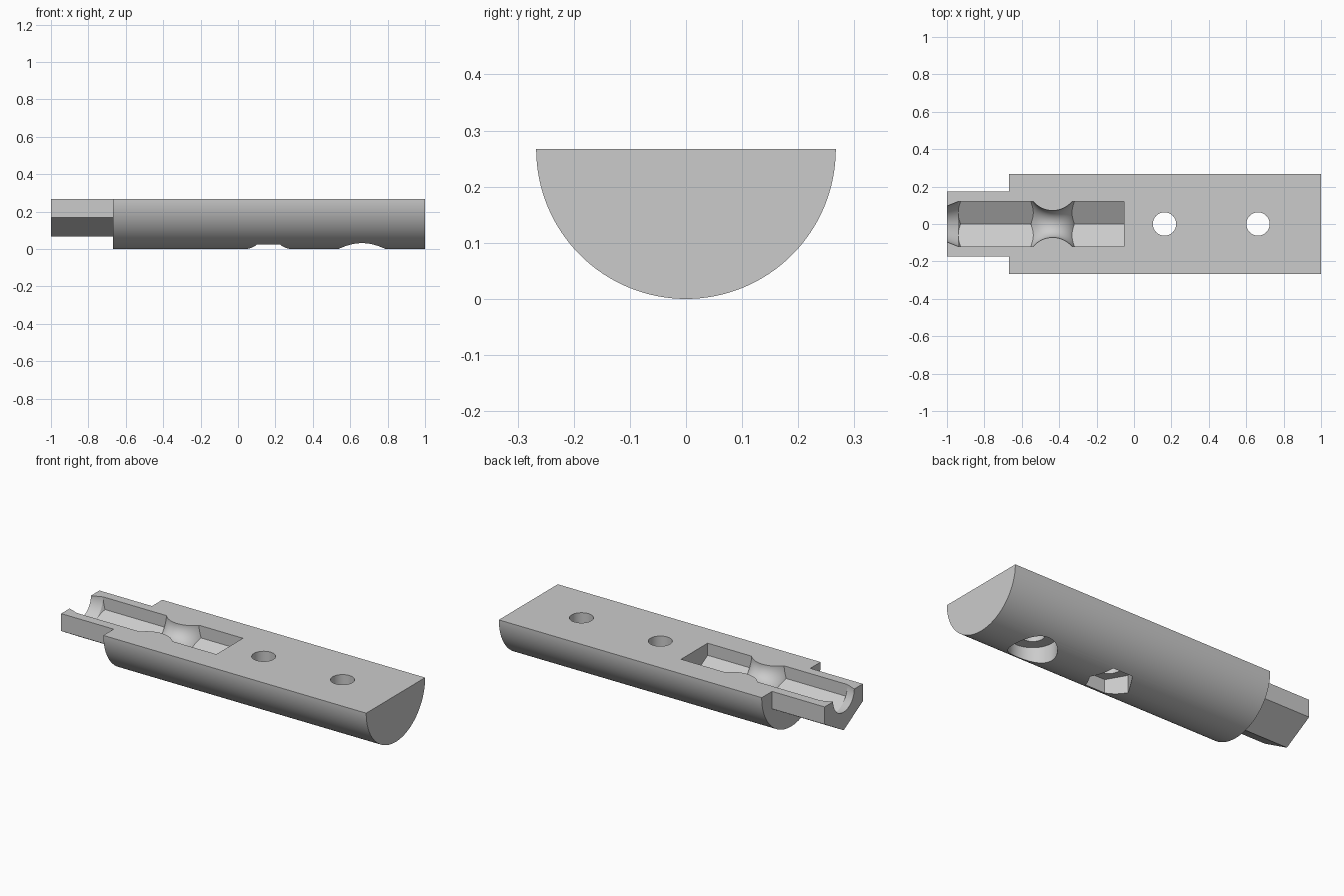
import bpy, bmesh
from math import pi, sin, cos, sqrt, radians
from mathutils import Matrix, Vector

default = bpy.data.objects.get("Cube")
if default:
    bpy.data.objects.remove(default, do_unlink=True)

R = 0.267                       # body radius and height of the flat top
AXIS = Vector((0, 0, R))

grey = bpy.data.materials.new("plain_grey")
grey.use_nodes = True
grey.diffuse_color = (0.6, 0.6, 0.6, 1)
grey.node_tree.nodes["Principled BSDF"].inputs["Base Color"].default_value = grey.diffuse_color


def lathe(name, profile, sides, turn=0.0, upright=False):
    """Closed solid of revolution from (position, radius) pairs, along x or z."""
    bm = bmesh.new()
    rings = []
    for p, r in profile:
        ring = []
        for i in range(sides):
            a = turn + 2 * pi * i / sides
            co = (r * cos(a), r * sin(a), p) if upright else (p, r * cos(a), r * sin(a))
            ring.append(bm.verts.new(co))
        rings.append(ring)
    for low, high in zip(rings, rings[1:]):
        for i in range(sides):
            j = (i + 1) % sides
            bm.faces.new((low[i], low[j], high[j], high[i]))
    bm.faces.new(rings[0])
    bm.faces.new(rings[-1])
    bmesh.ops.recalc_face_normals(bm, faces=bm.faces)
    mesh = bpy.data.meshes.new(name)
    bm.to_mesh(mesh)
    bm.free()
    mesh.materials.append(grey)
    obj = bpy.data.objects.new(name, mesh)
    bpy.context.collection.objects.link(obj)
    return obj


def combine(target, tool, operation):
    """Apply a boolean and drop the tool."""
    tool.hide_render = True
    mod = target.modifiers.new("boolean", "BOOLEAN")
    mod.operation = operation
    mod.solver = "EXACT"
    mod.object = tool
    bpy.context.view_layer.objects.active = target
    bpy.ops.object.modifier_apply(modifier=mod.name)
    bpy.data.objects.remove(tool, do_unlink=True)


def on_axis(obj):
    obj.data.transform(Matrix.Translation(AXIS))
    return obj


# Round handle body with a hexagonal tip
body = on_axis(lathe("handle_half", [(-0.667, R), (1, R)], 128))
tip = on_axis(lathe("hex_tip", [(-1, 0.2), (-0.5, 0.2)], 6, pi / 6))
combine(body, tip, "UNION")

# Flat split plane across the middle
slab = lathe("split_cutter", [(R, 2), (1, 2)], 4, pi / 4, upright=True)
combine(body, slab, "DIFFERENCE")

# Hexagonal cavity, narrowed by a curved neck and a tapered mouth
cavity = on_axis(lathe("cavity_cutter", [(-1.02, 0.139), (-0.053, 0.139)], 6, pi / 6))
bend, neck, neck_x, wide = 0.135, 0.072, -0.435, 0.15
reach = sqrt(bend ** 2 - (neck + bend - wide) ** 2)
profile = [(-1.04, 0.082), (-1, 0.096), (-0.94, 0.12), (-0.92, wide)]
for i in range(25):
    d = reach * (i / 12 - 1)
    profile.append((neck_x + d, neck + bend - sqrt(bend ** 2 - d ** 2)))
profile.append((0.02, wide))
limits = on_axis(lathe("neck_limits", profile, 96))
combine(cavity, limits, "INTERSECT")
combine(body, cavity, "DIFFERENCE")

# Two bolt holes, with a hex nut pocket and a round head pocket underneath
for x, sides in ((0.163, 6), (0.663, 64)):
    for radius, top, count in ((0.0625, 0.4, 48), (0.125, 0.1, sides)):
        cutter = lathe("hole_cutter", [(-0.1, radius), (top, radius)], count, upright=True)
        cutter.data.transform(Matrix.Translation((x, 0, 0)))
        combine(body, cutter, "DIFFERENCE")

# Smooth curved walls, crisp edges
bpy.ops.object.select_all(action="DESELECT")
body.select_set(True)
bpy.context.view_layer.objects.active = body
bpy.ops.object.shade_smooth_by_angle(angle=radians(25))
